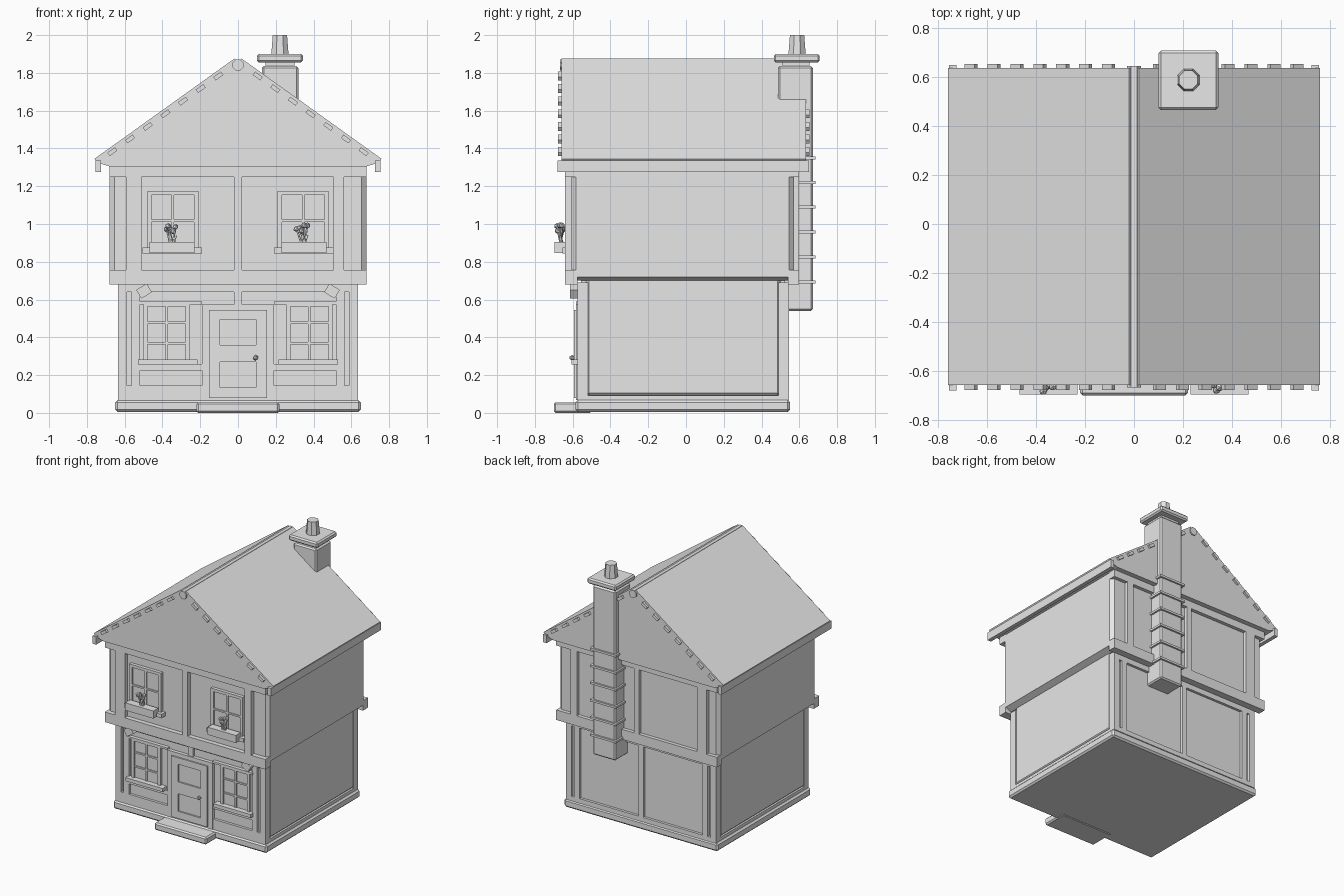
import bpy, bmesh, math, random
from mathutils import Matrix, Vector

if "Cube" in bpy.data.objects:
    bpy.data.objects.remove(bpy.data.objects["Cube"])

random.seed(3)
mat = bpy.data.materials.new("light grey")
mat.diffuse_color = (0.8, 0.8, 0.8, 1)
mat.use_nodes = True
mat.node_tree.nodes["Principled BSDF"].inputs["Base Color"].default_value = mat.diffuse_color


def finish(name, bm):
    bmesh.ops.recalc_face_normals(bm, faces=bm.faces)
    me = bpy.data.meshes.new(name)
    bm.to_mesh(me)
    bm.free()
    me.materials.append(mat)
    ob = bpy.data.objects.new(name, me)
    bpy.context.collection.objects.link(ob)
    return ob


def box(name, x, y, z, bevel=0, tilt=0):
    """Box from (min, max) ranges; tilt turns it about y."""
    bm = bmesh.new()
    size = [max(a) - min(a) for a in (x, y, z)]
    bmesh.ops.create_cube(bm, size=1, matrix=Matrix.Diagonal((*size, 1)))
    if bevel:
        bmesh.ops.bevel(bm, geom=bm.edges[:], offset=bevel, segments=1, affect='EDGES')
    c = Vector([sum(a) / 2 for a in (x, y, z)])
    bm.transform(Matrix.Translation(c) @ Matrix.Rotation(tilt, 4, 'Y'))
    return finish(name, bm)


def prism(name, pts, lo, hi, axis='Y'):
    """Extrude a profile along y (x,z points) or z (x,y points)."""
    bm = bmesh.new()
    put = (lambda p, t: (p[0], t, p[1])) if axis == 'Y' else (lambda p, t: (p[0], p[1], t))
    a = [bm.verts.new(put(p, lo)) for p in pts]
    b = [bm.verts.new(put(p, hi)) for p in pts]
    bm.faces.new(a)
    bm.faces.new(b)
    for i in range(len(pts)):
        j = (i + 1) % len(pts)
        bm.faces.new((a[i], a[j], b[j], b[i]))
    return finish(name, bm)


def cone(name, p, q, r1, r2, n=8):
    bm = bmesh.new()
    p, q = Vector(p), Vector(q)
    d = q - p
    m = Matrix.Translation((p + q) / 2) @ d.to_track_quat('Z', 'Y').to_matrix().to_4x4()
    bmesh.ops.create_cone(bm, cap_ends=True, segments=n, radius1=r1, radius2=r2,
                          depth=d.length, matrix=m @ Matrix.Rotation(math.pi / n, 4, 'Z'))
    return finish(name, bm)


def blob(name, c, r):
    bm = bmesh.new()
    bmesh.ops.create_icosphere(bm, subdivisions=1, radius=r, matrix=Matrix.Translation(c))
    return finish(name, bm)


# Plinth and door step
box("plinth", (-.65, .65), (-.585, .55), (.005, .068), .012)
box("door_step", (-.22, .22), (-.70, -.5), (0, .056), .01)

# Ground floor walls, side panels and corner posts
box("lower_wall", (-.615, .615), (-.555, .525), (.06, .72))
for s in (-1, 1):
    box("lower_side_panel", (s * .59, s * .634), (-.53, .5), (.09, .72), .016)
    for y in ((-.575, -.52), (.49, .545)):
        box("lower_corner_post", (s * .587, s * .635), y, (.068, .69))
    box("lower_side_sill", (s * .58, s * .635), (-.57, .54), (.06, .092))

# Ground floor timber, front (f) and back
for f, y in ((1, (-.575, -.54)), (0, (.51, .545))):
    low = .145 if f else .10
    box("lower_bottom_beam", (-.635, .635), y, (.065, low))
    box("lower_top_beam", (-.635, .635), y, (.64, .69))
    for s in (-1, 1):
        box("lower_post", (s * .52, s * .565), y, (.1, .66))
    box("lower_centre_post", (-.02, .02), y, (.1, .66))

# Jettied upper floor with chamfered corners and sloped underside
core = [(-.68, -.582), (-.655, -.605), (.655, -.605), (.68, -.582),
        (.68, .545), (.655, .571), (-.655, .571), (-.68, .545)]
prism("upper_wall", core, .72, 1.30, 'Z')
prism("upper_floor_underside", [(-.635, .70), (.635, .70), (.68, .721), (-.68, .721)], -.58, .545)
for y in ((-.64, -.575), (.54, .598)):
    box("jetty_beam", (-.68, .68), y, (.68, .757))
    box("wall_plate", (-.68, .68), y, (1.25, 1.31))
    for x in ((-.593, -.51), (-.02, .02), (.505, .56)):
        box("upper_post", x, y, (.75, 1.26))

# Roof, gables and eaves
prism("roof", [(0, 1.855), (.02, 1.875), (.76, 1.345), (.745, 1.325), (.68, 1.305),
               (-.68, 1.305), (-.745, 1.325), (-.76, 1.345), (-.02, 1.875)], -.658, .636)
cone("ridge_beam", (0, -.667, 1.842), (0, .645, 1.842), .031, .031)
slope = math.atan2(.53, .74)
for s in (-1, 1):
    box("eave_beam", (s * .725, s * .755), (-.68, .65), (1.275, 1.335))
    for i in range(7):
        x, z = s * (.665 - i * .0935), 1.383 + i * .0668
        for y in ((-.677, -.63), (.61, .653)):
            box("batten_end", (x - .025, x + .025), y, (z - .011, z + .011), 0, s * slope)

# Chimney on the back wall
box("chimney_stack", (.127, .32), (.487, .672), (.54, 1.836), .01)
box("chimney_neck", (.145, .30), (.51, .655), (1.82, 1.865))
box("chimney_cap", (.10, .344), (.465, .708), (1.856, 1.90), .01)
cone("chimney_pot", (.222, .588, 1.89), (.222, .588, 2.0), .05, .041)
for z in (1.35, 1.22, 1.09, .957, .825, .692):
    box("chimney_band", (.114, .333), (.50, .685), (z - .008, z + .008))

# Door
for s in (-1, 1):
    box("door_jamb", (s * .153, s * .19), (-.582, -.54), (.068, .575))
box("door_head", (-.19, .19), (-.582, -.54), (.545, .575))
door_y = (-.592, -.54)
for s in (-1, 1):
    box("door_stile", (s * .095, s * .153), door_y, (.08, .545))
for z in ((.08, .135), (.27, .36), (.495, .545)):
    box("door_rail", (-.095, .095), door_y, z)
box("door_panel", (-.095, .095), (-.58, -.54), (.1, .52))
blob("door_knob", (.093, -.603, .292), .015)


def window(name, x0, x1, z0, z1, y, bars):
    """Window of frame, pane and glazing bars; y is the frame front."""
    w = .022
    box(name + "_pane", (x0, x1), (y + .012, y + .05), (z0, z1))
    for a, b in ((x0, x0 + w), (x1 - w, x1)):
        box(name + "_stile", (a, b), (y, y + .04), (z0, z1))
    for a, b in ((z0, z0 + w), (z1 - w, z1)):
        box(name + "_rail", (x0 + w, x1 - w), (y, y + .04), (a, b))
    xc = (x0 + x1) / 2
    box(name + "_mullion", (xc - .007, xc + .007), (y + .004, y + .04), (z0 + w, z1 - w))
    for i in range(1, bars + 1):
        z = z0 + (z1 - z0) * i / (bars + 1)
        box(name + "_bar", (x0 + w, x1 - w), (y + .004, y + .04), (z - .006, z + .006))


for s in (-1, 1):
    # Ground floor window, lintel, brace, sill and rail below
    x0, x1 = sorted((s * .255, s * .50))
    window("lower_window", x0, x1, .26, .585, -.575, 2)
    box("lower_lintel", (s * .19, s * .53), (-.582, -.54), (.575, .59))
    box("lower_sill", (s * .215, s * .53), (-.605, -.54), (.255, .282))
    box("lower_rail", (s * .19, s * .53), (-.575, -.54), (.225, .258))
    box("brace", (s * .465, s * .53), (-.615, -.56), (.618, .672), 0, s * math.radians(32))
    # Upper window, sill and flower box
    x0, x1 = sorted((s * .21, s * .48))
    window("upper_window", x0, x1, .86, 1.175, -.63, 1)
    box("upper_sill", (s * .19, s * .505), (-.655, -.59), (.845, .875))
    box("flower_box", (s * .23, s * .468), (-.695, -.635), (.847, .905))
    # Flowers
    fx = -.36 if s < 0 else .335
    for i in range(5):
        a = Vector((fx + random.uniform(-.012, .03), -.665, .90))
        b = a + Vector((random.uniform(-.028, .02), random.uniform(-.018, .018),
                        random.uniform(.055, .095)))
        cone("flower_stem", a, b, .006, .005, 5)
        blob("flower_head", b, .017)
    cone("flower_leaf", (fx + .01, -.66, .90), (fx + .035, -.665, .94), .014, .004, 4)
